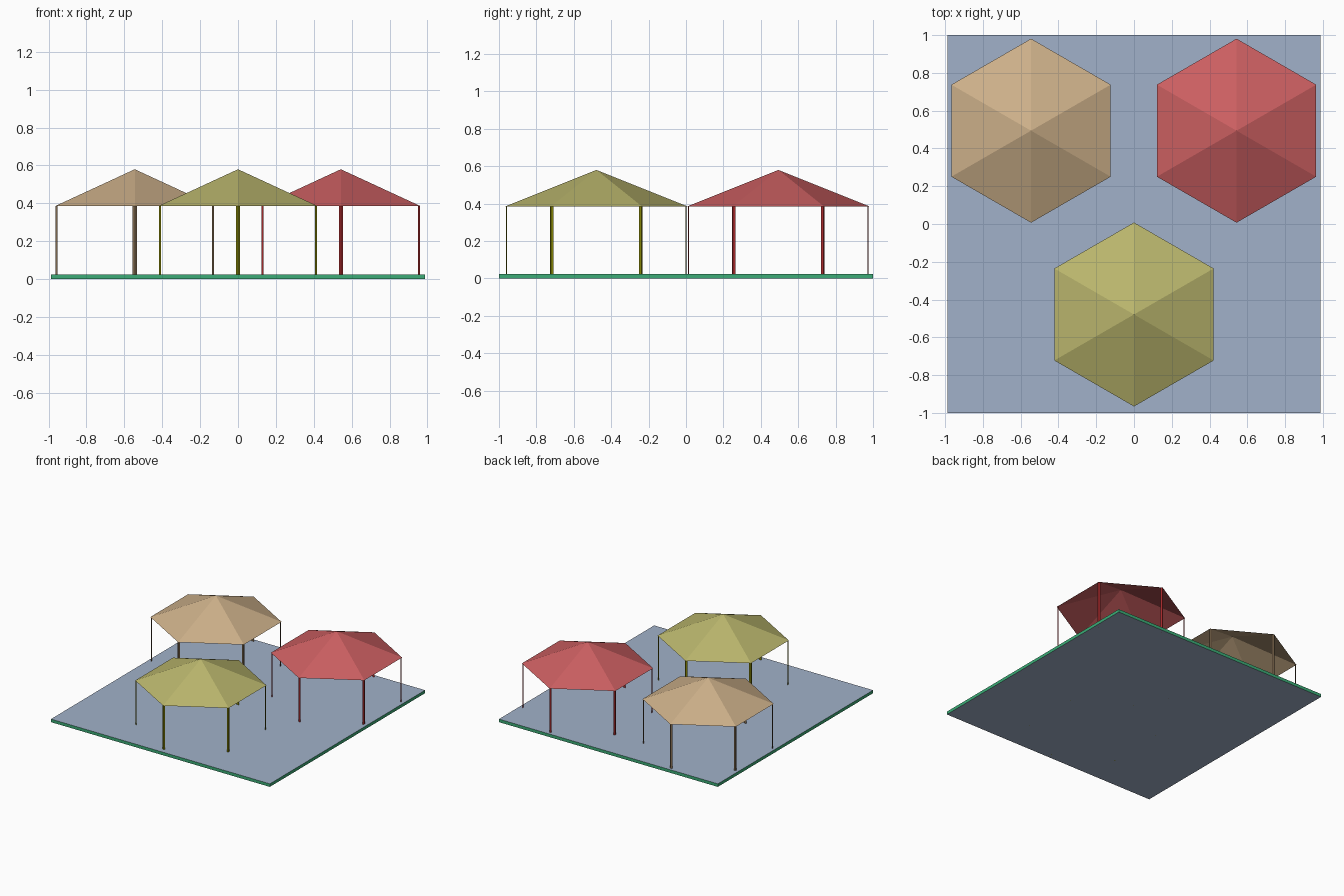
import bpy, bmesh
from math import sin, cos, radians
from mathutils import Vector

if "Cube" in bpy.data.objects:
    bpy.data.objects.remove(bpy.data.objects["Cube"])

BASE_TOP, EAVE_Z, APEX_Z = 0.025, 0.385, 0.58
ROOF_R, POST_R = 0.487, 0.483


def material(name, rgb):
    m = bpy.data.materials.new(name)
    m.diffuse_color = [(c / 255) ** 2.2 for c in rgb] + [1]
    m.use_nodes = True
    m.node_tree.nodes["Principled BSDF"].inputs["Base Color"].default_value = m.diffuse_color
    return m


def finish(bm, name, mats):
    mesh = bpy.data.meshes.new(name)
    bm.to_mesh(mesh)
    bm.free()
    for m in mats:
        mesh.materials.append(m)
    ob = bpy.data.objects.new(name, mesh)
    bpy.context.collection.objects.link(ob)
    return ob


def corner(i, r):
    a = radians(90 + 60 * i)
    return Vector((r * cos(a), r * sin(a), 0))


def roof(name, loc, frame, panel):
    # six-sided open cone, each side inset into ribs and a cloth panel
    bm = bmesh.new()
    apex = bm.verts.new((0, 0, APEX_Z))
    rim = [bm.verts.new(corner(i, ROOF_R) + Vector((0, 0, EAVE_Z))) for i in range(6)]
    sides = [bm.faces.new((rim[i], rim[(i + 1) % 6], apex)) for i in range(6)]
    bmesh.ops.inset_individual(bm, faces=sides, thickness=0.025)
    for f in sides:
        f.material_index = 1
    finish(bm, name, (frame, panel)).location = loc


def posts(name, loc, frame):
    # slim three-sided post in each corner, following the two adjacent walls
    bm = bmesh.new()
    for i in range(6):
        c = corner(i, POST_R)
        foot = [c] + [c + (corner(i + s, POST_R) - c).normalized() * 0.0125 for s in (1, -1)]
        f = bm.faces.new([bm.verts.new(p) for p in foot])
        top = bmesh.ops.extrude_face_region(bm, geom=[f])["geom"]
        for v in top:
            if isinstance(v, bmesh.types.BMVert):
                v.co.z = EAVE_Z
    bmesh.ops.recalc_face_normals(bm, faces=bm.faces)
    finish(bm, name, (frame,)).location = loc


# Base slab: blue faces with green edges
bm = bmesh.new()
bmesh.ops.create_cube(bm, size=1)
for v in bm.verts:
    v.co = (v.co.x * 1.975, v.co.y * 2, (v.co.z + 0.5) * BASE_TOP)
bm.normal_update()
for f in bm.faces:
    f.material_index = 0 if abs(f.normal.z) > 0.5 else 1
finish(bm, "base_slab", (material("ground_blue", (160, 176, 200)),
                         material("edge_green", (62, 170, 118))))

# Three gazebos
for tag, loc, frame_rgb, panel_rgb in (
    ("tan", (-0.545, 0.494, 0), (130, 108, 82), (203, 174, 136)),
    ("red", (0.543, 0.494, 0), (168, 46, 48), (202, 95, 97)),
    ("yellow", (0, -0.479, 0), (130, 130, 14), (184, 180, 108)),
):
    frame = material(tag + "_frame", frame_rgb)
    panel = material(tag + "_panel", panel_rgb)
    roof(tag + "_gazebo_roof", loc, frame, panel)
    posts(tag + "_gazebo_posts", loc, frame)
